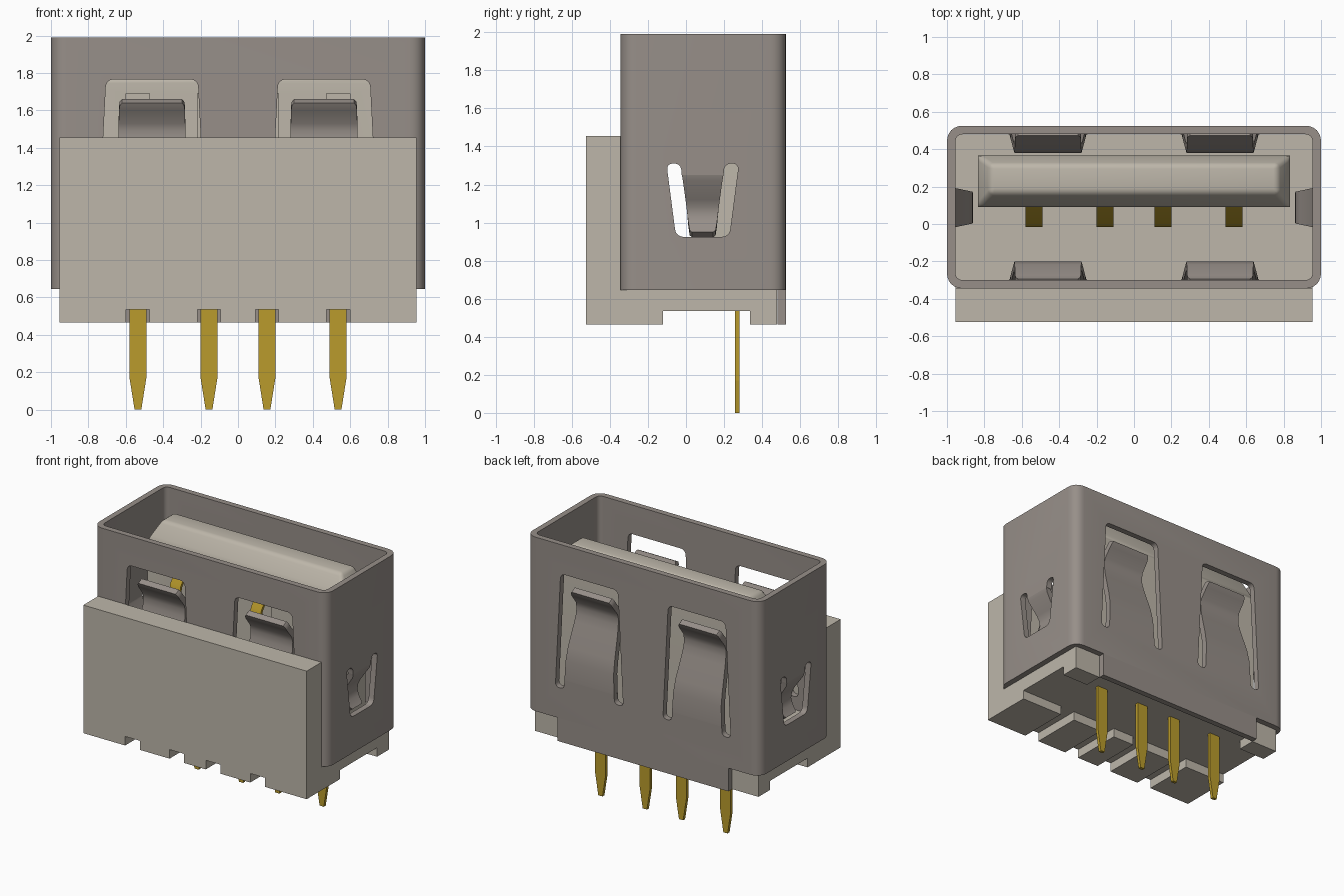
import bpy, bmesh
from mathutils import Vector

old = bpy.data.objects.get("Cube")
if old:
    bpy.data.objects.remove(old, do_unlink=True)


def material(name, rgb):
    m = bpy.data.materials.new(name)
    m.use_nodes = True
    m.diffuse_color = (*rgb, 1)
    m.node_tree.nodes["Principled BSDF"].inputs["Base Color"].default_value = (*rgb, 1)
    return m


STEEL = material("warm grey steel", (0.31, 0.275, 0.25))
PLASTIC = material("beige plastic", (0.51, 0.47, 0.40))
GOLD = material("gold", (0.49, 0.33, 0.025))


def finish(name, bm, mat=None):
    bmesh.ops.recalc_face_normals(bm, faces=bm.faces)
    mesh = bpy.data.meshes.new(name)
    bm.to_mesh(mesh)
    bm.free()
    ob = bpy.data.objects.new(name, mesh)
    bpy.context.collection.objects.link(ob)
    if mat:
        mesh.materials.append(mat)
    return ob


def activate(ob):
    bpy.ops.object.select_all(action='DESELECT')
    ob.select_set(True)
    bpy.context.view_layer.objects.active = ob


def smooth(ob):
    activate(ob)
    bpy.ops.object.shade_smooth_by_angle(angle=0.6)


def rounded(points, radii, steps=6):
    """Round each corner of a 2D outline."""
    out = []
    n = len(points)
    for i, r in enumerate(radii):
        p = Vector(points[i])
        if not r:
            out.append(p)
            continue
        a = p + (Vector(points[i - 1]) - p).normalized() * r
        b = p + (Vector(points[(i + 1) % n]) - p).normalized() * r
        for k in range(steps + 1):
            t = k / steps
            w = 0.83 * 2 * t * (1 - t)      # close to a circular arc
            s = (1 - t) ** 2 + t ** 2 + w
            out.append((a * (1 - t) ** 2 + p * w + b * t ** 2) / s)
    return out


PLACE = {'X': lambda u, v, d: (d, u, v),
         'Y': lambda u, v, d: (u, d, v),
         'Z': lambda u, v, d: (u, v, d)}


def add_prism(bm, outline, axis, lo, hi):
    f = PLACE[axis]
    a = [bm.verts.new(f(p[0], p[1], lo)) for p in outline]
    b = [bm.verts.new(f(p[0], p[1], hi)) for p in outline]
    bm.faces.new(a)
    bm.faces.new(b[::-1])
    for i in range(len(a)):
        bm.faces.new((a[i - 1], a[i], b[i], b[i - 1]))


def rect(x0, x1, y0, y1):
    return [(x0, y0), (x1, y0), (x1, y1), (x0, y1)]


def prism(name, outline, axis, lo, hi, mat=None):
    bm = bmesh.new()
    add_prism(bm, outline, axis, lo, hi)
    return finish(name, bm, mat)


def cut(ob, cutter):
    cutter.hide_render = True
    mod = ob.modifiers.new("cut", 'BOOLEAN')
    mod.operation, mod.solver, mod.object = 'DIFFERENCE', 'EXACT', cutter
    activate(ob)
    bpy.ops.object.modifier_apply(modifier=mod.name)
    bpy.data.objects.remove(cutter, do_unlink=True)


def strip(name, rows, thick, place, mat):
    """Bent sheet from rows of (height, depth, half width)."""
    bm = bmesh.new()
    rings = []
    for i, (z, d, w) in enumerate(rows):
        p, q = rows[max(i - 1, 0)], rows[min(i + 1, len(rows) - 1)]
        t = Vector((q[0] - p[0], q[1] - p[1])).normalized()
        n = Vector((-t.y, t.x)) * thick
        if n.y < 0:
            n = -n
        rings.append([bm.verts.new(place(u, dd, zz)) for u, dd, zz in
                      ((-w, d, z), (w, d, z), (w, d + n.y, z + n.x), (-w, d + n.y, z + n.x))])
    for a, b in zip(rings, rings[1:]):
        for k in range(4):
            bm.faces.new((a[k - 1], a[k], b[k], b[k - 1]))
    bm.faces.new(rings[0])
    bm.faces.new(rings[-1])
    ob = finish(name, bm, mat)
    smooth(ob)
    return ob


# Metal shell: rounded tube with spring windows through opposite walls
BACK, FRONT, WALL = 0.525, -0.345, 0.045
shell = prism("shell", rounded(rect(-1, 1, FRONT, BACK), [0.085] * 4), 'Z', 0.645, 1.99, STEEL)
cut(shell, prism("shell_cavity", rounded(rect(-1 + WALL, 1 - WALL, FRONT + WALL, BACK - WALL),
                                         [0.04] * 4), 'Z', 0.5, 2.2))
CX, CY = 0.46, 0.0875
for cx in (-CX, CX):
    half = [(0.213, 0.95), (0.215, 0.88), (0.29, 0.88), (0.245, 1.765)]
    pts = [(cx + u, z) for u, z in half] + [(cx - u, z) for u, z in half[::-1]]
    cut(shell, prism("window", rounded(pts, [0, .034, .034, .04, .04, .034, .034, 0]), 'Y', -1, 1))
half = [(0.11, 1.25), (0.115, 1.31), (0.19, 1.31), (0.14, 0.925)]
pts = [(CY + u, z) for u, z in half] + [(CY - u, z) for u, z in half[::-1]]
cut(shell, prism("side_window", rounded(pts, [0, .034, .034, .04, .04, .034, .034, 0]), 'X', -1.2, 1.2))
smooth(shell)
prism("shell_back_tab", rect(-0.73, 0.73, 0.465, 0.645), 'Y', BACK - WALL, BACK, STEEL)

# Retention springs on the long walls and the short walls
long_rows = [(0.95, 0, .212), (1.1, .004, .205), (1.2, .025, .2), (1.38, .082, .185), (1.44, .097, .18),
             (1.49, .1, .18), (1.53, .09, .178), (1.6, .035, .176), (1.625, .02, .172), (1.64, .012, .16)]
side_rows = [(1.25, 0, .109), (1.22, .008, .104), (1.12, .075, .09), (1.08, .092, .085),
             (1.04, .095, .08), (1.0, .08, .075), (0.96, .05, .068), (0.95, .042, .055)]
for side, sx in (("left", 1), ("right", -1)):
    strip(side + "_side_spring", side_rows, WALL,
          lambda u, d, z: (sx * (1 - d), CY + u, z), STEEL)
    strip(side + "_front_spring", long_rows, WALL,
          lambda u, d, z: (sx * CX + u, FRONT + d, z), STEEL)
    strip(side + "_back_spring", long_rows, WALL,
          lambda u, d, z: (sx * CX + u, BACK - d, z), STEEL)

# Plastic housing: side profile run across the width, with slots cut underneath
PINS = (-0.535, -0.155, 0.155, 0.535)
profile = [(-0.525, 0.465), (-0.12, 0.465), (-0.12, 0.535), (0.335, 0.535), (0.335, 0.465),
           (0.478, 0.465), (0.478, 0.78), (-0.3, 0.78), (-0.3, 0.645), (FRONT, 0.645),
           (FRONT, 1.455), (-0.525, 1.455)]
housing = prism("housing", profile, 'X', -0.955, 0.955, PLASTIC)
bm = bmesh.new()
for x in PINS:
    add_prism(bm, rect(x - 0.0625, x + 0.0625, -0.6, -0.1), 'Z', 0.4, 0.535)
add_prism(bm, rect(-0.73, 0.73, 0.3, 0.6), 'Z', 0.4, 0.535)
cut(housing, finish("underside_slots", bm))

# Tongue with chamfered tip and contact grooves
bm = bmesh.new()
rings = []
for hx, y0, y1, z in ((0.835, 0.09, 0.365, 0.7), (0.835, 0.09, 0.365, 1.77), (0.77, 0.165, 0.32, 1.9)):
    rings.append([bm.verts.new((x, y, z)) for x, y in rect(-hx, hx, y0, y1)])
for a, b in zip(rings, rings[1:]):
    for k in range(4):
        bm.faces.new((a[k - 1], a[k], b[k], b[k - 1]))
bm.faces.new(rings[0])
bm.faces.new(rings[-1])
soft = [e for e in bm.edges if min(v.co.z for v in e.verts) > 1.7]
bmesh.ops.bevel(bm, geom=soft, offset=0.025, segments=3, affect='EDGES', profile=0.5)
tongue = finish("tongue", bm, PLASTIC)
bm = bmesh.new()
for x in PINS:
    add_prism(bm, rect(x - 0.0625, x + 0.0625, 0, 0.15), 'Z', 0.8, 1.69)
cut(tongue, finish("contact_grooves", bm))
smooth(tongue)

# Sprung contacts and solder pins
contact_rows = [(0.72, .055, .045), (1.0, .055, .045), (1.15, .04, .045), (1.4, -.008, .045),
                (1.46, -.015, .045), (1.52, 0, .045), (1.65, .1, .045)]
for i, x in enumerate(PINS, 1):
    strip(f"contact_{i}", contact_rows, 0.02, lambda u, d, z: (x + u, d, z), GOLD)
    blade = [(x - 0.045, 0.6), (x - 0.045, 0.17), (x - 0.018, 0),
             (x + 0.018, 0), (x + 0.045, 0.17), (x + 0.045, 0.6)]
    prism(f"pin_{i}", blade, 'Y', 0.258, 0.282, GOLD)
